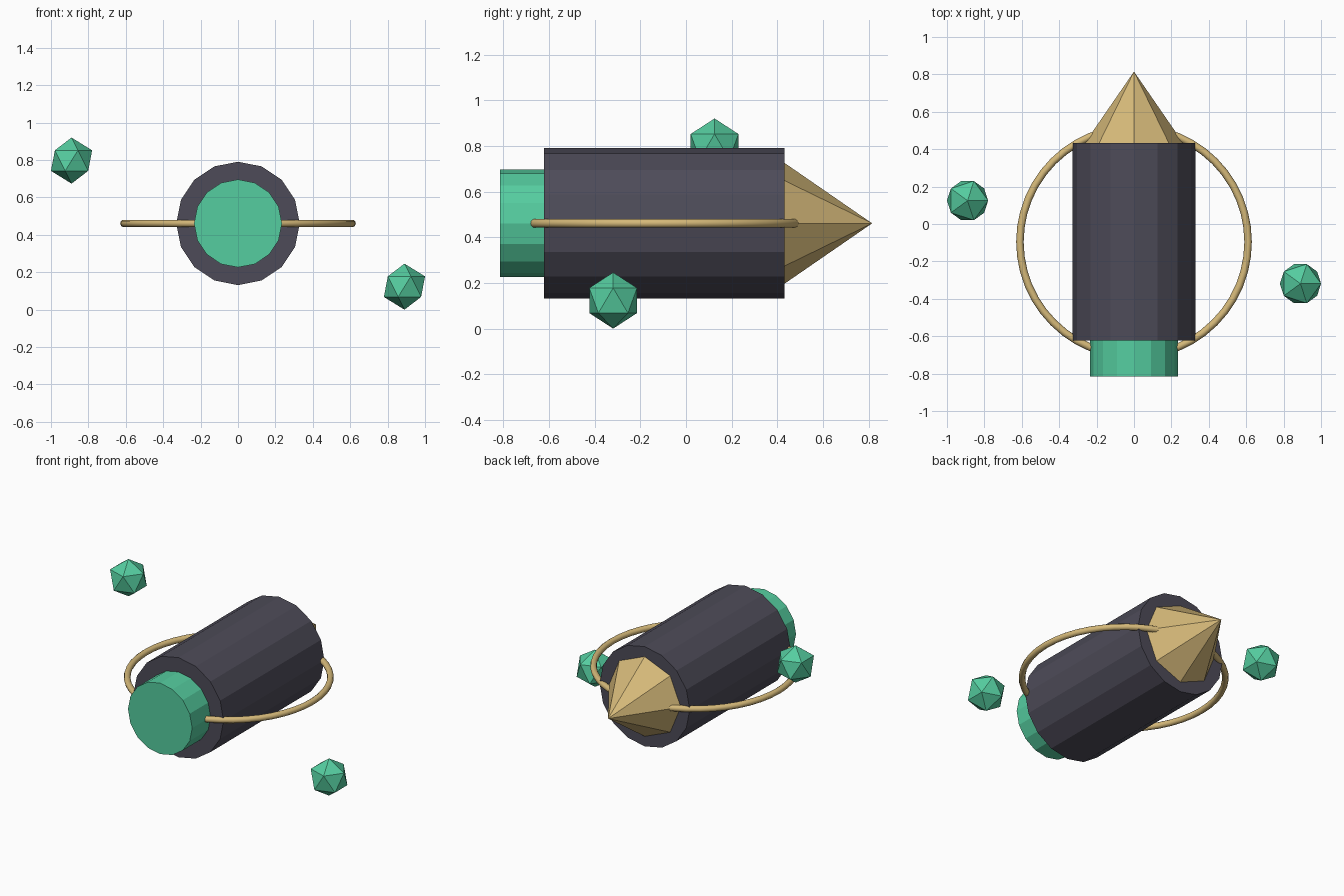
import bpy
from math import radians

cube = bpy.data.objects.get("Cube")
if cube:
    bpy.data.objects.remove(cube, do_unlink=True)


def make_material(name, rgb):
    mat = bpy.data.materials.new(name)
    mat.use_nodes = True
    color = (*rgb, 1.0)
    mat.diffuse_color = color
    mat.node_tree.nodes["Principled BSDF"].inputs["Base Color"].default_value = color
    return mat


slate = make_material("dark slate", (0.075, 0.071, 0.098))
gold = make_material("pale gold", (0.66, 0.48, 0.19))
green = make_material("mint green", (0.091, 0.61, 0.35))

AXIS_Z = 0.461


def finish(name, mat):
    obj = bpy.context.object
    obj.name = name
    obj.data.name = name
    obj.data.materials.append(mat)
    return obj


def tapered(name, mat, sides, r_front, r_back, y_front, y_back):
    """Faceted solid lying along y, from y_front to y_back."""
    bpy.ops.mesh.primitive_cone_add(
        vertices=sides, radius1=r_front, radius2=r_back, depth=y_back - y_front,
        location=(0, (y_front + y_back) / 2, AXIS_Z), rotation=(radians(-90), 0, 0))
    return finish(name, mat)


# Hull, front lens and pointed tail
tapered("body", slate, 16, 0.33, 0.33, -0.622, 0.432)
tapered("front_lens", green, 16, 0.235, 0.235, -0.815, -0.622)
tapered("tail_cone", gold, 8, 0.264, 0, 0.432, 0.815)

# Flat ring around the hull
bpy.ops.mesh.primitive_torus_add(
    major_segments=48, minor_segments=10, major_radius=0.61, minor_radius=0.02,
    location=(0, -0.096, AXIS_Z))
finish("ring", gold)
bpy.ops.object.shade_smooth_by_angle(angle=radians(40))

# Floating crystals
for name, place in (("left_crystal", (0.89, -0.319, 0.123)),
                    ("right_crystal", (-0.89, 0.125, 0.797))):
    bpy.ops.mesh.primitive_ico_sphere_add(subdivisions=1, radius=0.123, location=place)
    finish(name, green)
